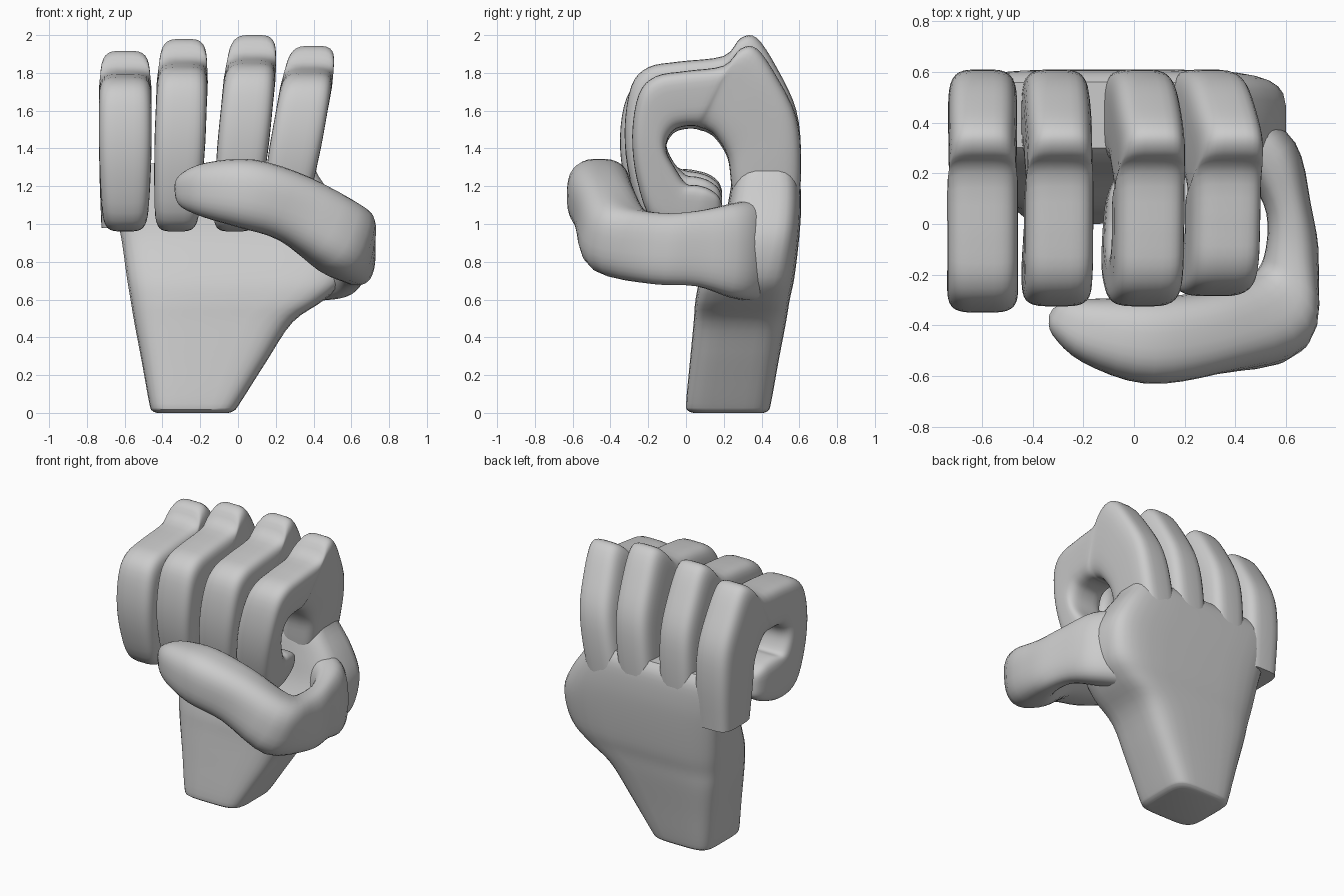
import bpy, bmesh, math
from mathutils import Vector

if "Cube" in bpy.data.objects:
    bpy.data.objects.remove(bpy.data.objects["Cube"])


def spline(rows, steps):
    """Catmull-Rom interpolation through rows of numbers."""
    out = []
    for i in range(len(rows) - 1):
        a, b, c, d = (rows[max(i - 1, 0)], rows[i], rows[i + 1],
                      rows[min(i + 2, len(rows) - 1)])
        for s in range(steps):
            t = s / steps
            out.append([0.5 * (2 * q + (r - p) * t + (2 * p - 5 * q + 4 * r - w) * t * t
                               + (3 * q - p - 3 * r + w) * t ** 3)
                        for p, q, r, w in zip(a, b, c, d)])
    out.append(list(rows[-1]))
    return out


def loft(name, stations, power, steps=4, n=32):
    """Skin rounded sections; each station is (centre, half side, half depth)."""
    rows = [[*c, *u, *v] for c, u, v in stations]
    bm = bmesh.new()
    rings = []
    for r in spline(rows, steps):
        c, u, v = Vector(r[:3]), Vector(r[3:6]), Vector(r[6:])
        ring = []
        for k in range(n):
            a = 2 * math.pi * (k + 0.5) / n
            x, y = math.cos(a), math.sin(a)
            x = math.copysign(abs(x) ** power, x)
            y = math.copysign(abs(y) ** power, y)
            ring.append(bm.verts.new(c + u * x + v * y))
        rings.append(ring)
    for p, q in zip(rings, rings[1:]):
        for k in range(n):
            bm.faces.new((p[k], p[(k + 1) % n], q[(k + 1) % n], q[k]))
    bm.faces.new(rings[0])
    bm.faces.new(rings[-1])
    bmesh.ops.recalc_face_normals(bm, faces=bm.faces)
    mesh = bpy.data.meshes.new(name)
    bm.to_mesh(mesh)
    bm.free()
    ob = bpy.data.objects.new(name, mesh)
    bpy.context.collection.objects.link(ob)
    bpy.ops.object.select_all(action='DESELECT')
    ob.select_set(True)
    bpy.context.view_layer.objects.active = ob
    bpy.ops.object.shade_smooth_by_angle(angle=math.radians(40))
    return ob


# palm and wrist: z, left, right, front, back
palm = [(0.0, -0.43, -0.05, 0.04, 0.41), (0.012, -0.455, -0.02, 0.01, 0.435),
        (0.05, -0.47, 0.01, 0.0, 0.45), (0.27, -0.51, 0.15, 0.02, 0.49),
        (0.48, -0.55, 0.29, 0.04, 0.53), (0.6, -0.57, 0.46, 0.05, 0.55),
        (0.72, -0.59, 0.57, 0.08, 0.575), (0.93, -0.62, 0.6, 0.18, 0.6),
        (1.1, -0.66, 0.53, 0.22, 0.61), (1.25, -0.70, 0.43, 0.25, 0.6),
        (1.32, -0.70, 0.40, 0.30, 0.56)]
loft("palm", [(((l + r) / 2, (f + b) / 2, z), ((r - l) / 2, 0, 0), (0, (b - f) / 2, 0))
              for z, l, r, f, b in palm], 0.42)

# curled finger side profile: outer y, z, inner y, z, width factor
curl = [(0.59, 0.98, 0.27, 0.98, 0.9), (0.61, 1.33, 0.24, 1.22, 0.97),
        (0.585, 1.6, 0.22, 1.38, 0.97), (0.48, 1.83, 0.16, 1.49, 0.97),
        (0.375, 1.985, 0.11, 1.53, 0.95), (0.29, 1.985, 0.08, 1.54, 0.95),
        (0.2, 1.89, 0.05, 1.55, 1), (-0.05, 1.86, 0.0, 1.55, 1),
        (-0.21, 1.83, -0.06, 1.53, 1), (-0.3, 1.73, -0.1, 1.47, 1),
        (-0.335, 1.5, -0.1, 1.4, 1), (-0.31, 1.25, -0.06, 1.32, 0.96),
        (-0.23, 1.02, 0.0, 1.26, 0.9), (-0.08, 0.96, 0.06, 1.25, 0.84),
        (0.08, 1.0, 0.12, 1.23, 0.76), (0.17, 1.06, 0.17, 1.19, 0.55),
        (0.19, 1.1, 0.19, 1.14, 0.2)]


def finger(name, x, lean, half, drop, push, lift):
    rows = []
    for i, (oy, oz, iy, iz, w) in enumerate(curl):
        if i > 11:
            iz += lift
        if oy < 0:
            oy += push
        o = Vector((0, oy, oz - drop * (oz - 0.96)))
        n = Vector((0, iy, iz - drop * (iz - 0.96)))
        c = (o + n) / 2
        c.x = x + lean * (c.z - 2)
        d = (o - n) / 2
        d.x = lean * d.z
        rows.append((c, (half * w, 0, 0), d))
    loft(name, rows, 0.5)


finger("index_finger", 0.41, 0.18, 0.137, 0.055, 0.05, -0.03)
finger("middle_finger", 0.085, 0.10, 0.137, 0.0, 0.01, 0.0)
finger("ring_finger", -0.285, 0.04, 0.135, 0.02, 0.01, 0.03)
finger("little_finger", -0.597, 0.0, 0.14, 0.08, -0.015, 0.06)

# thumb wrapped across the front: x, y, z, half thickness, half height
thumb = [(-0.325, -0.35, 1.17, 0.02, 0.03), (-0.29, -0.37, 1.175, 0.075, 0.09),
         (-0.17, -0.42, 1.18, 0.13, 0.145), (0.05, -0.46, 1.16, 0.17, 0.185),
         (0.3, -0.43, 1.08, 0.165, 0.185), (0.55, -0.36, 0.92, 0.18, 0.2),
         (0.62, -0.15, 0.87, 0.11, 0.19), (0.61, 0.06, 0.87, 0.09, 0.2),
         (0.54, 0.25, 0.86, 0.12, 0.25), (0.38, 0.37, 0.86, 0.13, 0.27)]
rows = []
for i, (x, y, z, th, h) in enumerate(thumb):
    a, b = thumb[max(i - 1, 0)], thumb[min(i + 1, len(thumb) - 1)]
    t = (Vector(b[:3]) - Vector(a[:3])).normalized()
    side = t.cross(Vector((0, 0, 1))).normalized()
    rows.append((Vector((x, y, z)), side * th, side.cross(t) * h))
loft("thumb", rows, 0.75)
